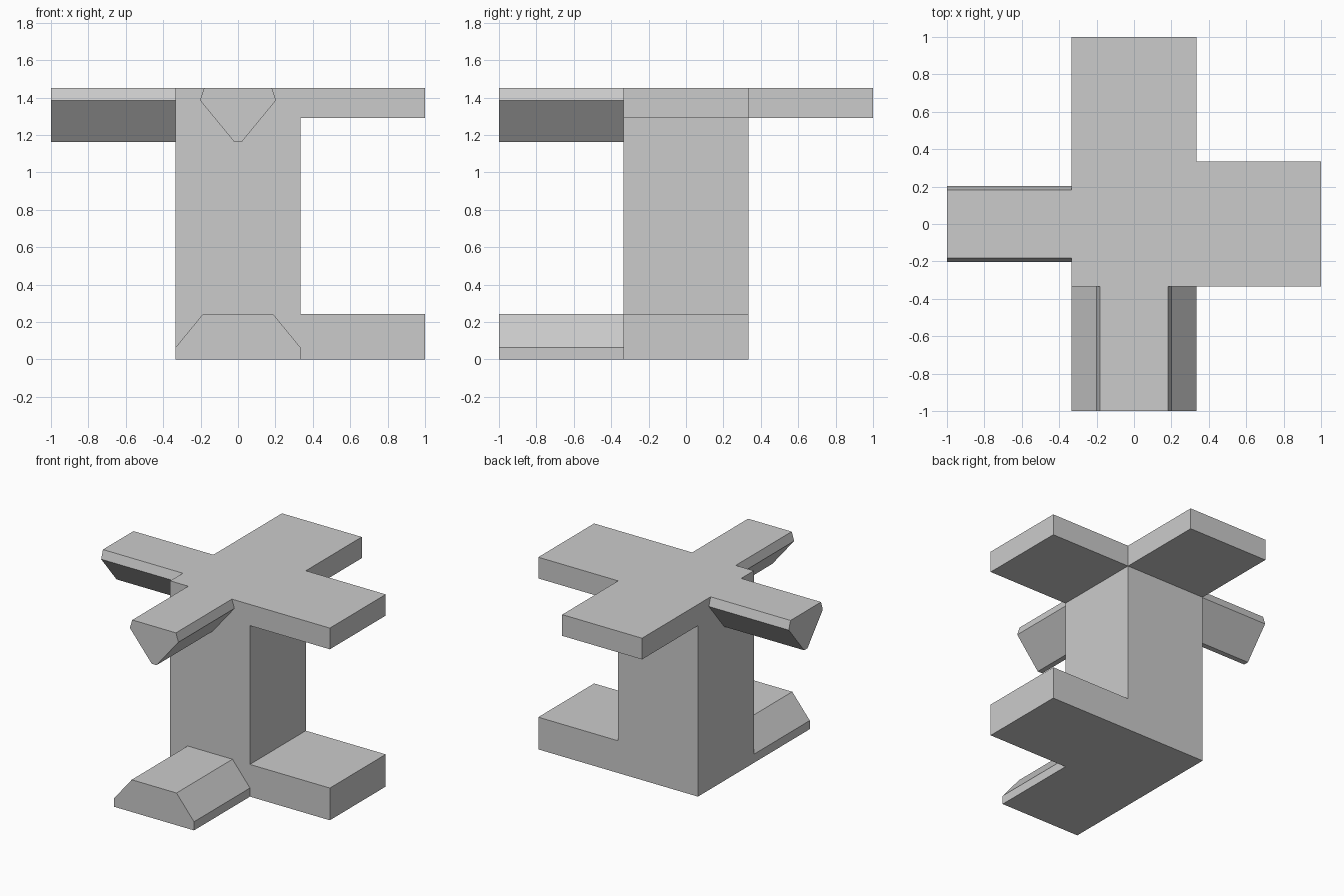
import bpy
import bmesh
from math import radians
from mathutils import Matrix

if "Cube" in bpy.data.objects:
    bpy.data.objects.remove(bpy.data.objects["Cube"])

HALF = 0.333      # half width of the column
REACH = 1.0       # how far each arm extends from the centre
TOP = 1.45        # overall height

grey = bpy.data.materials.new("plain grey")
grey.diffuse_color = (0.6, 0.6, 0.6, 1)
grey.use_nodes = True
grey.node_tree.nodes["Principled BSDF"].inputs["Base Color"].default_value = grey.diffuse_color


def prism(name, profile, start, end, angle=0):
    """Extrude an (across, height) profile along +x, then turn it about z."""
    bm = bmesh.new()
    base = bm.faces.new([bm.verts.new((start, y, z)) for y, z in profile])
    grown = bmesh.ops.extrude_face_region(bm, geom=[base], use_keep_orig=True)
    verts = [v for v in grown["geom"] if isinstance(v, bmesh.types.BMVert)]
    bmesh.ops.translate(bm, verts=verts, vec=(end - start, 0, 0))
    bmesh.ops.recalc_face_normals(bm, faces=bm.faces)
    bm.transform(Matrix.Rotation(radians(angle), 4, 'Z'))
    mesh = bpy.data.meshes.new(name)
    bm.to_mesh(mesh)
    bm.free()
    mesh.materials.append(grey)
    obj = bpy.data.objects.new(name, mesh)
    bpy.context.collection.objects.link(obj)
    return obj


def mirrored(half):
    """Complete a profile from its right half, listed bottom to top."""
    return half + [(-y, z) for y, z in reversed(half)]


def slab(low, high):
    return mirrored([(HALF, low), (HALF, high)])


# Central square column
prism("column", slab(0, TOP), -HALF, HALF)

# Flat rectangular arms: top right, top back, bottom right
prism("top_right_arm", slab(1.29, TOP), HALF, REACH)
prism("top_back_arm", slab(1.29, TOP), HALF, REACH, 90)
prism("bottom_right_arm", slab(0, 0.243), HALF, REACH)

# Tapered top arms: left and front
keel = mirrored([(0.02, 1.163), (0.203, 1.385), (0.182, TOP)])
prism("top_left_arm", keel, HALF, REACH, 180)
prism("top_front_arm", keel, HALF, REACH, -90)

# Bevelled bottom front arm
ramp = mirrored([(HALF, 0), (HALF, 0.065), (0.187, 0.243)])
prism("bottom_front_arm", ramp, HALF, REACH, -90)
